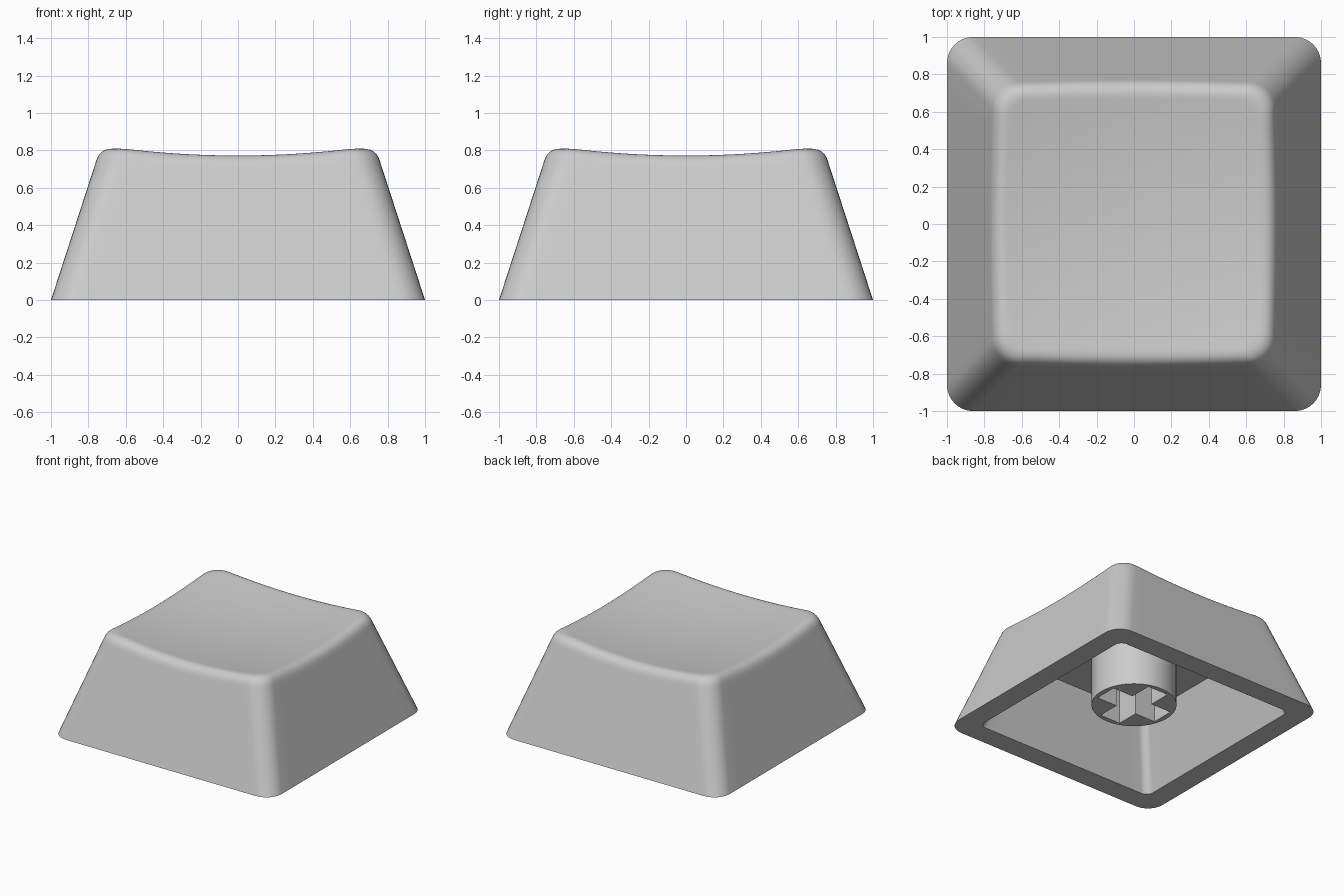
import bpy, bmesh, math
from mathutils import Vector

if "Cube" in bpy.data.objects:
    bpy.data.objects.remove(bpy.data.objects["Cube"])

grey = bpy.data.materials.new("light grey plastic")
grey.diffuse_color = (0.6, 0.6, 0.6, 1)
grey.use_nodes = True
grey.node_tree.nodes["Principled BSDF"].inputs["Base Color"].default_value = grey.diffuse_color


def finish(bm, name):
    """Turn a bmesh into a smooth object with sharp edges kept."""
    bmesh.ops.recalc_face_normals(bm, faces=bm.faces[:])
    mesh = bpy.data.meshes.new(name)
    bm.to_mesh(mesh)
    bm.free()
    mesh.materials.append(grey)
    ob = bpy.data.objects.new(name, mesh)
    bpy.context.collection.objects.link(ob)
    bpy.ops.object.select_all(action='DESELECT')
    ob.select_set(True)
    bpy.context.view_layer.objects.active = ob
    bpy.ops.object.shade_smooth_by_angle(angle=math.radians(35))


def contour(w, r, arc=8, straight=14):
    """Rounded square of half width w as a list of (x, y)."""
    pts = []
    for q in range(4):
        turn = q * math.pi / 2
        c, s = math.cos(turn), math.sin(turn)
        side = [(w, (w - r) * (2 * i / straight - 1)) for i in range(straight)]
        side += [(w - r + r * math.cos(a), w - r + r * math.sin(a))
                 for a in (math.pi / 2 * i / arc for i in range(arc))]
        pts += [(x * c - y * s, x * s + y * c) for x, y in side]
    return pts


def bridge(bm, a, b):
    n = len(a)
    for i in range(n):
        j = (i + 1) % n
        bm.faces.new((a[i], a[j], b[j], b[i]))


# Cap shell: sloped sides, rounded upper edge, dished top, hollow underside
SLOPE, RADIUS, FILLET = 0.325, 0.14, 0.07


def dish(x, y):
    return 0.723 + 0.105 * (x * x + y * y)


def side_point(i, z):
    w = 1 - SLOPE * z
    x, y = contour(w, RADIUS)[i]
    return Vector((x, y, z))


count = len(contour(1, RADIUS))
columns = []
for i in range(count):
    z = 0.78
    for _ in range(6):                      # where the side meets the dish
        p = side_point(i, z)
        z = dish(p.x, p.y)
    edge = side_point(i, z)
    low = side_point(i, z - FILLET)
    x, y = contour(1 - SLOPE * z - FILLET, RADIUS - 0.03)[i]
    top = Vector((x, y, dish(x, y)))
    col = [side_point(i, low.z * t) for t in (0, 0.35, 0.7, 0.97)]
    for k in range(9):                      # rounded upper edge
        t = k / 8
        col.append(low * (1 - t) ** 2 + edge * 2 * t * (1 - t) + top * t * t)
    for t in (0.97, 0.88, 0.76, 0.64, 0.52, 0.4, 0.28, 0.14):
        col.append(Vector((x * t, y * t, dish(x * t, y * t))))
    columns.append(col)

bm = bmesh.new()
rings = [[bm.verts.new(col[k]) for col in columns] for k in range(len(columns[0]))]
for a, b in zip(rings, rings[1:]):
    bridge(bm, a, b)
centre = bm.verts.new((0, 0, dish(0, 0)))
for i in range(count):
    bm.faces.new((rings[-1][i], rings[-1][(i + 1) % count], centre))
CEILING = 0.55
inner = [[bm.verts.new((x, y, z)) for x, y in contour(w, 0.06)]
         for w, z in ((0.825, 0), (0.825 - 0.33 * CEILING, CEILING))]
bridge(bm, rings[0], inner[0])
bridge(bm, inner[0], inner[1])
bm.faces.new(inner[1])
finish(bm, "cap_shell")

# Stem: round post with a cross-shaped socket
L, H = 0.28, 0.093
arm = [(L, -H), (L, H), (H, H)]
cross = []
for q in range(4):
    c, s = round(math.cos(q * math.pi / 2)), round(math.sin(q * math.pi / 2))
    cross += [(x * c - y * s, x * s + y * c) for x, y in arm]
circle = [(0.32 * math.cos(2 * math.pi * i / 64), 0.32 * math.sin(2 * math.pi * i / 64))
          for i in range(64)]

bm = bmesh.new()
levels = []
for z in (0.12, CEILING + 0.01):
    loops = [[bm.verts.new((x, y, z)) for x, y in pts] for pts in (circle, cross)]
    edges = [bm.edges.new((lp[i - 1], lp[i])) for lp in loops for i in range(len(lp))]
    bmesh.ops.triangle_fill(bm, edges=edges, use_beauty=True)
    levels.append(loops)
for a, b in zip(*levels):
    bridge(bm, a, b)
finish(bm, "stem")
